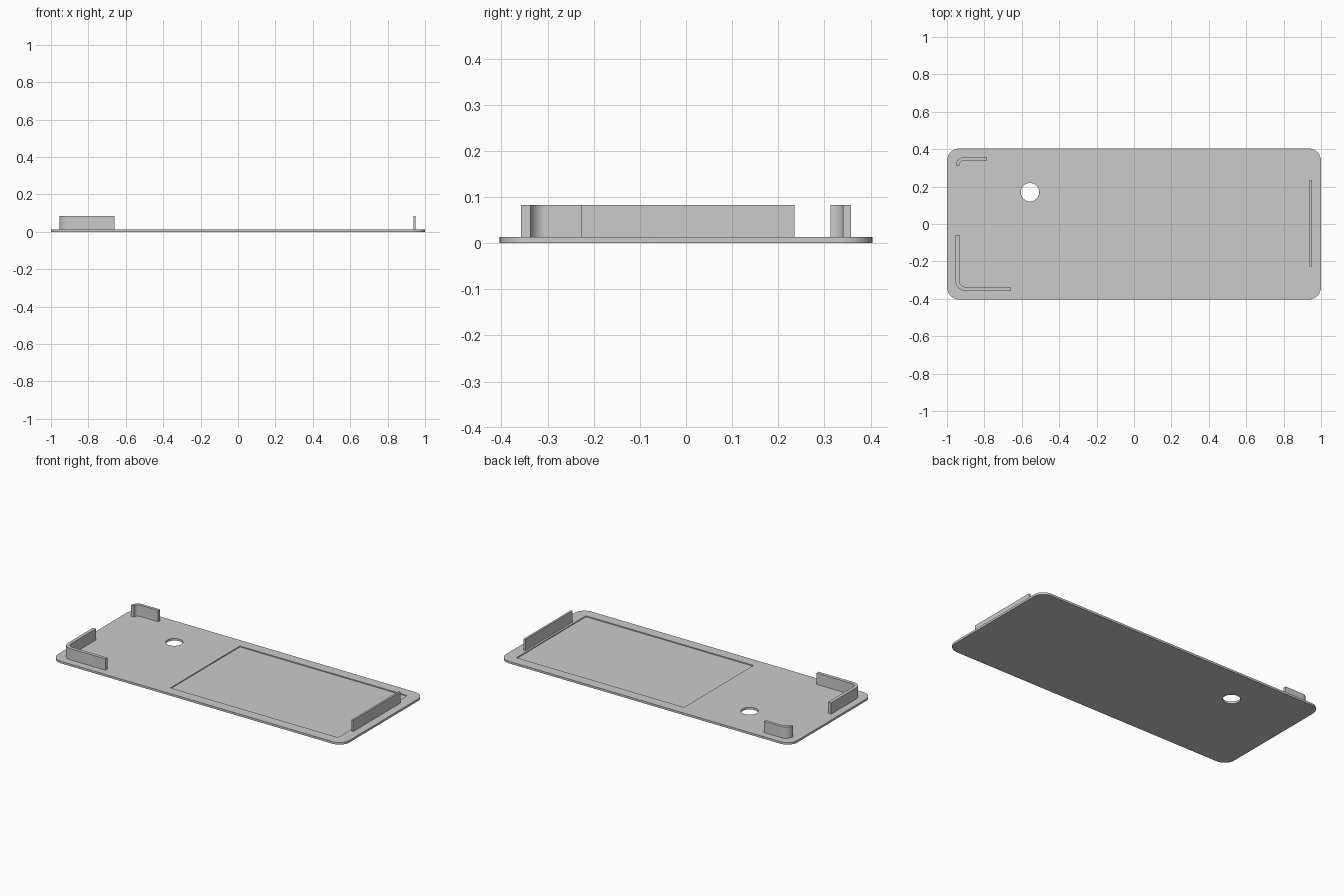
import bpy, bmesh, math

if "Cube" in bpy.data.objects:
    bpy.data.objects.remove(bpy.data.objects["Cube"])

PLATE_TOP, WALL_TOP = 0.013, 0.083
grey = bpy.data.materials.new("plain grey")
grey.use_nodes = True
colour = (0.6, 0.6, 0.6, 1)
grey.diffuse_color = colour
grey.node_tree.nodes["Principled BSDF"].inputs["Base Color"].default_value = colour


def arc(cx, cy, r, start, end, steps=12):
    angles = [math.radians(start + (end - start) * i / steps) for i in range(steps + 1)]
    return [(cx + r * math.cos(a), cy + r * math.sin(a)) for a in angles]


def prism(name, outline, z0, z1):
    """Extrude a flat outline from z0 up to z1."""
    bm = bmesh.new()
    base = bm.faces.new([bm.verts.new((x, y, z0)) for x, y in outline])
    top = bmesh.ops.extrude_face_region(bm, geom=[base])["geom"]
    bmesh.ops.translate(bm, vec=(0, 0, z1 - z0),
                        verts=[v for v in top if isinstance(v, bmesh.types.BMVert)])
    bmesh.ops.recalc_face_normals(bm, faces=bm.faces)
    mesh = bpy.data.meshes.new(name)
    bm.to_mesh(mesh)
    bm.free()
    obj = bpy.data.objects.new(name, mesh)
    bpy.context.collection.objects.link(obj)
    mesh.materials.append(grey)
    return obj


def activate(obj):
    bpy.ops.object.select_all(action='DESELECT')
    obj.select_set(True)
    bpy.context.view_layer.objects.active = obj


def smooth(obj):
    activate(obj)
    bpy.ops.object.shade_smooth_by_angle(angle=math.radians(30))


def cut(obj, cutter):
    cutter.hide_render = True
    mod = obj.modifiers.new("cut", 'BOOLEAN')
    mod.operation, mod.solver, mod.object = 'DIFFERENCE', 'EXACT', cutter
    activate(obj)
    bpy.ops.object.modifier_apply(modifier=mod.name)
    bpy.data.objects.remove(cutter)


def rectangle(x0, x1, y0, y1):
    return [(x0, y0), (x1, y0), (x1, y1), (x0, y1)]


# Rounded base plate with a through hole and a shallow rectangular recess
hx, hy, r = 1.0, 0.404, 0.068
outline = []
for i, (sx, sy) in enumerate([(1, 1), (-1, 1), (-1, -1), (1, -1)]):
    outline += arc(sx * (hx - r), sy * (hy - r), r, i * 90, i * 90 + 90)
plate = prism("base_plate", outline, 0, PLATE_TOP)
cut(plate, prism("hole_cutter", arc(-0.556, 0.17, 0.049, 0, 352.5, 47), -0.1, 0.1))
cut(plate, prism("recess_cutter", rectangle(-0.225, 0.925, -0.34, 0.34),
                 PLATE_TOP - 0.006, 0.1))
smooth(plate)

# Long front corner wall, wrapping round the corner
r_out, r_in = 0.055, 0.034
cx, cy = -0.955 + r_out, -0.358 + r_out
front_wall = ([(-0.955, -0.06)] + arc(cx, cy, r_out, 180, 270)
              + [(-0.66, -0.358), (-0.66, cy - r_in)]
              + arc(cx, cy, r_in, 270, 180) + [(cx - r_in, -0.06)])
smooth(prism("front_corner_wall", front_wall, PLATE_TOP, WALL_TOP))

# Short back corner wall, ending with its curve
r_out, r_in = 0.045, 0.027
cx, cy = -0.952 + r_out, 0.358 - r_out
back_wall = (arc(cx, cy, r_out, 180, 90) + [(-0.786, 0.358), (-0.786, cy + r_in)]
             + arc(cx, cy, r_in, 90, 180))
smooth(prism("back_corner_wall", back_wall, PLATE_TOP, WALL_TOP))

# Straight wall at the left end
prism("end_wall", rectangle(0.938, 0.95, -0.227, 0.235), PLATE_TOP, WALL_TOP)
